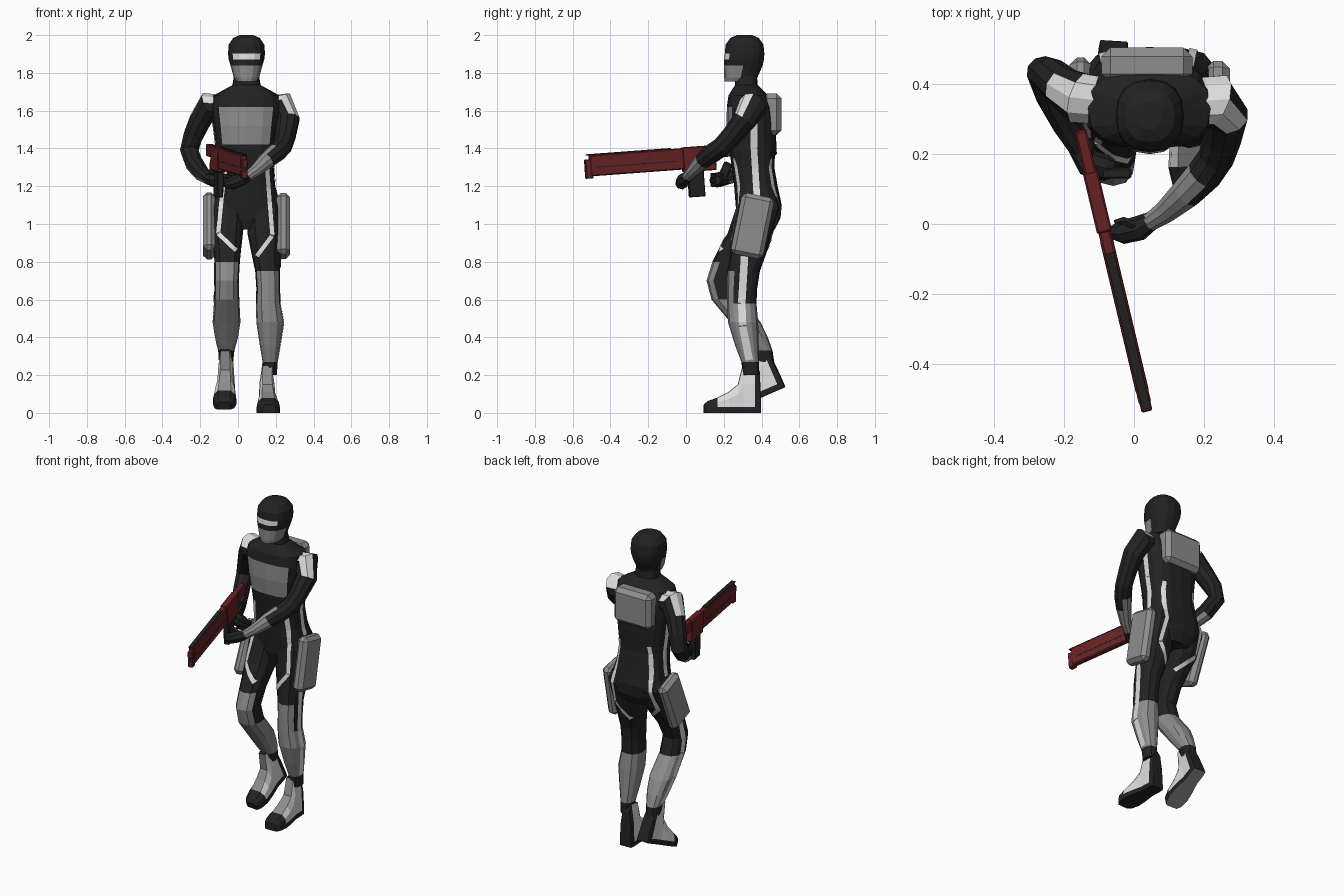
import bpy, bmesh, math
from mathutils import Vector, Matrix
from mathutils.bvhtree import BVHTree

if "Cube" in bpy.data.objects:
    bpy.data.objects.remove(bpy.data.objects["Cube"])

MATS = []
for name, col in [("black", (.016, .016, .016)), ("grey", (.27, .27, .27)),
                  ("white", (.72, .72, .72)), ("dark_red", (.14, .016, .018))]:
    m = bpy.data.materials.new(name)
    m.diffuse_color = (*col, 1)
    m.use_nodes = True
    m.node_tree.nodes["Principled BSDF"].inputs["Base Color"].default_value = m.diffuse_color
    MATS.append(m)
BLACK, GREY, WHITE, RED = range(4)
Z = Vector((0, 0, 1))
body_v, body_f = [], []          # surfaces the painted stripes are projected on


def finish(name, bm, rule, fix=True):
    if fix:
        bmesh.ops.recalc_face_normals(bm, faces=bm.faces[:])
    bm.normal_update()
    for f in bm.faces:
        f.material_index = rule(f.calc_center_median(), f.normal) if callable(rule) else rule
    me = bpy.data.meshes.new(name)
    bm.to_mesh(me)
    bm.free()
    for m in MATS:
        me.materials.append(m)
    ob = bpy.data.objects.new(name, me)
    bpy.context.collection.objects.link(ob)
    return ob


def skin(name, rings, rule):
    bm = bmesh.new()
    vs = [[bm.verts.new(p) for p in r] for r in rings]
    n = len(vs[0])
    for a, b in zip(vs, vs[1:]):
        for i in range(n):
            j = (i + 1) % n
            bm.faces.new((a[i], a[j], b[j], b[i]))
    bm.faces.new(vs[0])
    bm.faces.new(vs[-1][::-1])
    return finish(name, bm, rule)


def ring(c, a, b, rx, ry, n, e):
    out = []
    for i in range(n):
        t = 2 * math.pi * i / n
        s, k = math.sin(t), math.cos(t)
        out.append(c + a * rx * math.copysign(abs(s) ** (2 / e), s)
                   + b * ry * math.copysign(abs(k) ** (2 / e), k))
    return out


def loft(name, rows, rule, n=16, e=2.4, stripe_base=False):
    """Horizontal sections given as z, cx, cy, rx, ry."""
    ob = skin(name, [ring(Vector((x, y, z)), Vector((1, 0, 0)), Vector((0, 1, 0)), rx, ry, n, e)
                     for z, x, y, rx, ry in rows], rule)
    if stripe_base:
        o = len(body_v)
        body_v.extend(v.co.copy() for v in ob.data.vertices)
        body_f.extend([o + i for i in p.vertices] for p in ob.data.polygons)
    return ob


def tube(name, pts, rule, n=10):
    """Round sections along a path given as x, y, z, radius."""
    P = [Vector(p[:3]) for p in pts]
    rings, a = [], None
    for i, p in enumerate(P):
        t = (P[min(i + 1, len(P) - 1)] - P[max(i - 1, 0)]).normalized()
        a = t.cross(Z) if a is None else a - t * a.dot(t)
        a.normalize()
        rings.append(ring(p, a, t.cross(a), pts[i][3], pts[i][3], n, 2))
    return skin(name, rings, rule)


def box(name, c, d, rule, bevel=0, mat=Matrix()):
    bm = bmesh.new()
    bmesh.ops.create_cube(bm, size=1)
    bmesh.ops.scale(bm, vec=d, verts=bm.verts)
    if bevel:
        bmesh.ops.bevel(bm, geom=bm.edges[:], offset=bevel, segments=1, affect='EDGES')
    bmesh.ops.transform(bm, matrix=mat @ Matrix.Translation(c), verts=bm.verts)
    return finish(name, bm, rule)


def stripe(name, path, axis, sign, width=.022):
    """White band: path in (side, z), projected on the body from one direction."""
    d = Vector((0, 0, 0))
    d[axis] = -sign
    pts = [Vector((p[0], p[1])) for p in path]
    bm, prev = bmesh.new(), None
    for k, (a, b) in enumerate(zip(pts, pts[1:])):
        t = (b - a).normalized()
        w = Vector((-t.y, t.x)) * width / 2
        for i in range(13):
            q, pair = a.lerp(b, i / 12), []
            for s in (q + w, q - w):
                o = Vector((s.x, s.x, s.y))
                o[axis] = 3 * sign
                hit = TREE.ray_cast(o, d)[0]
                if hit:
                    pair.append(bm.verts.new(hit - d * .005))
            if len(pair) == 2 and prev:
                f = bm.faces.new((prev[0], prev[1], pair[1], pair[0]))
                f.normal_update()
                if f.normal.dot(d) > 0:
                    f.normal_flip()
            prev = pair if len(pair) == 2 else None
    finish(name, bm, WHITE, False)


# torso with chest panel
CX = .045
loft("torso", [(.97, .05, .38, .09, .09), (1.03, .05, .385, .16, .115), (1.1, .045, .385, .18, .122),
               (1.2, .042, .37, .155, .115), (1.3, .042, .355, .147, .113), (1.42, .042, .35, .16, .123),
               (1.52, .042, .345, .172, .13), (1.62, .042, .338, .185, .122), (1.68, .044, .33, .175, .105),
               (1.705, .045, .325, .13, .085), (1.735, .045, .32, .075, .06), (1.79, .045, .315, .065, .06)],
     lambda c, n: GREY if 1.42 < c.z < 1.62 and n.y < -.5 and abs(c.x - CX) < .128 else BLACK,
     e=2.8, stripe_base=True)


# head: grey mask, white visor
def head_rule(c, n):
    if c.z < 1.84 and c.y < .28:
        return GREY
    return WHITE if 1.875 < c.z < 1.9 and n.y < -.5 and abs(c.x - CX) < .07 else BLACK


loft("head", [(1.755, CX, .285, .055, .08), (1.775, CX, .29, .067, .088), (1.84, CX, .303, .085, .103),
              (1.872, CX, .307, .094, .106), (1.902, CX, .31, .098, .105), (1.95, CX, .31, .094, .1),
              (1.985, CX, .31, .07, .075), (2.0, CX, .31, .035, .04)], head_rule)

# backpack
box("backpack", (.037, .455, 1.58), (.26, .1, .22), GREY, .025,
    Matrix.Translation((0, 0, 0)))


# legs: grey shin all round, grey knee in front
def leg_rule(low, knee, top):
    def rule(c, n):
        if low < c.z < knee or (knee < c.z < top and n.y < -.55):
            return GREY
        return BLACK
    return rule


loft("left_leg", [(.2, .17, .345, .036, .043), (.27, .17, .34, .04, .047), (.36, .17, .322, .055, .063),
                  (.48, .17, .302, .073, .08), (.58, .16, .295, .065, .078), (.66, .16, .297, .063, .08),
                  (.75, .157, .305, .066, .086), (.83, .15, .325, .076, .095), (.95, .145, .352, .095, .108),
                  (1.08, .145, .385, .098, .118), (1.14, .14, .385, .075, .1)],
     leg_rule(.27, .58, .75), n=12, stripe_base=True)
loft("right_leg", [(.25, -.064, .425, .036, .045), (.33, -.062, .405, .043, .053), (.4, -.06, .365, .06, .068),
                   (.48, -.06, .315, .073, .08), (.6, -.06, .218, .067, .083), (.7, -.06, .19, .064, .081),
                   (.8, -.057, .23, .067, .09), (.87, -.057, .275, .074, .1), (.95, -.06, .33, .086, .11),
                   (1.08, -.055, .38, .095, .116), (1.14, -.05, .385, .075, .1)],
     leg_rule(.33, .6, .8), n=12, stripe_base=True)

# boots: sections run from toe to heel as y, half width, height
BOOT = [(0, .035, .045), (.02, .052, .062), (.07, .062, .08), (.13, .056, .11), (.18, .047, .15),
        (.205, .043, .25), (.27, .043, .26), (.295, .04, .22), (.3, .038, .1)]


def boot(name, mat):
    inv = mat.inverted()

    def rule(c, n):
        p, m = inv @ c, inv.to_3x3() @ n
        if m.z < -.9:
            return GREY if p.y > .0 and mat[2][1] else BLACK
        if p.z < .03 or p.y < .06 or p.y > .24 or p.z > .21:
            return BLACK
        return WHITE if abs(m.x) > .8 else GREY
    rings = []
    for y, w, h in BOOT:
        half = [(w, 0), (w, .03), (w * .9, .03 + (h - .03) * .55), (w * .55, h)]
        pts = half + [(-x, z) for x, z in half[::-1]]
        rings.append([mat @ Vector((x, y, z)) for x, z in pts])
    skin(name, rings, rule)


boot("left_boot", Matrix.Translation((.163, .095, 0)) @ Matrix.Rotation(.04, 4, 'Z'))
boot("right_boot", Matrix.Translation((-.074, .25, .017)) @ Matrix.Rotation(-.06, 4, 'Z')
     @ Matrix.Rotation(.41, 4, 'X'))

# thigh pouches
for name, c, d, tilt in [("left_pouch", (.24, .352, .99), (.07, .175, .33), -.2),
                         ("right_pouch", (-.153, .34, .99), (.065, .175, .33), -.4)]:
    box(name, (0, 0, 0), d, GREY, .022, Matrix.Translation(c) @ Matrix.Rotation(tilt, 4, 'X'))

# arms
tube("left_arm", [(.16, .35, 1.61, .07), (.235, .355, 1.625, .078), (.265, .31, 1.55, .063),
                  (.253, .245, 1.47, .055), (.235, .19, 1.41, .052), (.2, .14, 1.375, .052),
                  (.15, .088, 1.335, .046), (.09, .035, 1.28, .034), (.045, .005, 1.248, .027)],
     lambda c, n: GREY if c.y < .15 and c.x < .19 else
     WHITE if c.z > 1.62 and n.z > .45 and c.x > .17 else BLACK)
tube("right_arm", [(-.07, .35, 1.61, .07), (-.155, .36, 1.625, .076), (-.2, .39, 1.55, .06),
                   (-.24, .425, 1.46, .053), (-.258, .435, 1.39, .05), (-.232, .365, 1.32, .049),
                   (-.19, .28, 1.265, .042), (-.15, .205, 1.235, .03)],
     lambda c, n: GREY if c.z < 1.32 and n.z < -.3 else
     WHITE if c.z > 1.62 and n.z > .45 and c.x < -.09 else BLACK)

# hands: palm, fingers and thumb
tube("left_hand", [(.055, .012, 1.25, .026), (.015, -.012, 1.235, .036), (-.035, -.024, 1.215, .034),
                   (-.07, -.025, 1.205, .016)], BLACK, 8)
tube("right_hand", [(-.16, .22, 1.238, .03), (-.13, .175, 1.235, .04), (-.08, .16, 1.232, .038),
                    (-.055, .16, 1.232, .025)], BLACK, 8)
for i in range(3):
    box("right_finger", (-.05 - .006 * i, .145, 1.255 - .024 * i), (.085, .03, .021), BLACK, .005)
tube("left_thumb", [(.01, -.01, 1.25, .014), (-.03, .01, 1.262, .012), (-.055, .005, 1.268, .007)], BLACK, 6)

# white stripes
TREE = BVHTree.FromPolygons(body_v, body_f)
for s, nm in ((-1, "front"), (1, "back")):
    stripe(nm + "_left_stripe", [(.15, 1.35), (.165, 1.15), (.182, .94), (.1, .83)], 1, s)
    stripe(nm + "_right_stripe", [(-.06, 1.35), (-.085, 1.15), (-.105, .95), (-.01, .86)], 1, s)
for s, nm, low in ((1, "left", [(.31, .83), (.295, .58), (.3, .46), (.335, .28)]),
                   (-1, "right", [(.235, .82), (.2, .68), (.22, .6), (.31, .48), (.395, .34)])):
    stripe(nm + "_side_stripe", [(.36, 1.66), (.36, 1.4), (.375, 1.15)], 0, s, .035)
    stripe(nm + "_leg_stripe", low, 0, s, .04)

# rifle in its own frame: x across, y from muzzle to stock, z up
d = Vector((-.185, .78, .058)).normalized()
sx = d.cross(Z).normalized()
up = sx.cross(d)
G = Matrix((sx, d, up)).transposed().to_4x4()
G.translation = (.037, -.535, 1.305)


def gun(name, u0, u1, w0, w1, width, mat, bevel=0):
    box(name, (0, (u0 + u1) / 2, (w0 + w1) / 2), (width, u1 - u0, w1 - w0), mat, bevel, G)


gun("barrel_housing", .025, .54, -.055, .058, .036, RED, .006)
gun("muzzle_block", 0, .04, -.066, .036, .032, RED, .004)
gun("muzzle_bore", -.002, .01, -.03, .0, .016, BLACK)
gun("top_rail", .01, .47, .056, .063, .026, BLACK)
gun("side_groove", .06, .5, -.012, -.006, .038, BLACK)
gun("receiver", .53, .71, -.07, .062, .044, RED, .005)
gun("stock", .70, .83, -.005, .06, .034, RED, .005)
gun("magazine", .555, .64, -.205, -.06, .034, BLACK, .004)
gun("trigger_guard", .68, .73, -.1, -.085, .02, BLACK)
box("pistol_grip", (0, 0, 0), (.034, .05, .13), BLACK, .008,
    Matrix.Translation((-.135, .2, 1.265)) @ Matrix.Rotation(-.45, 4, 'X'))
